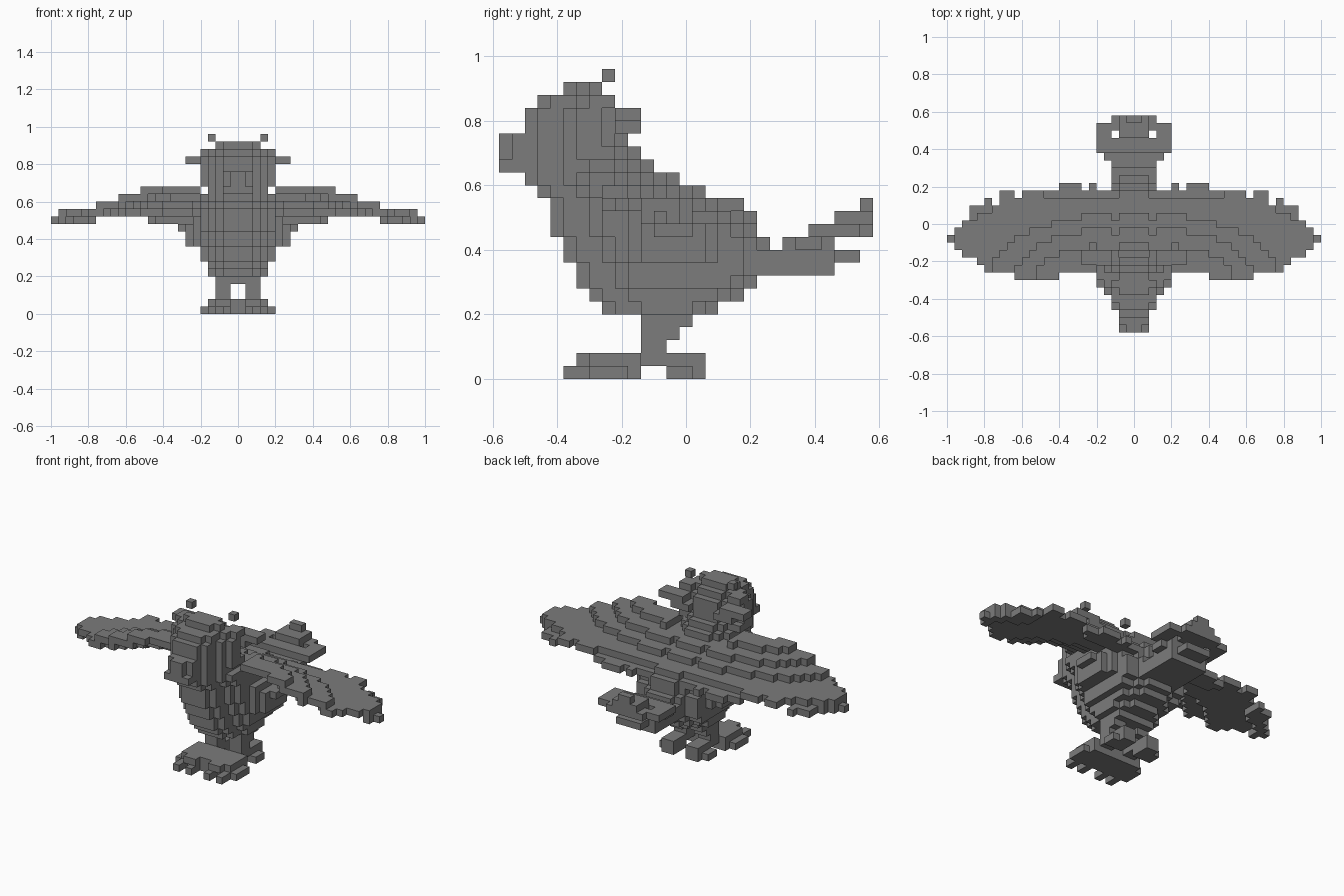
import bpy
import bmesh
from mathutils import Vector

if "Cube" in bpy.data.objects:
    bpy.data.objects.remove(bpy.data.objects["Cube"])

S = 0.04            # block size
NX, NY, NZ = 25, 29, 24

grey = bpy.data.materials.new("grey")
grey.use_nodes = True
COLOUR = (0.2, 0.2, 0.2, 1)
grey.diffuse_color = COLOUR
grey.node_tree.nodes["Principled BSDF"].inputs["Base Color"].default_value = COLOUR


def box(x, y, k, x0, x1, y0, y1, k0, k1):
    return x0 < x < x1 and y0 < y < y1 and k0 <= k <= k1


def slab(x, y, front, back, half):
    """Horizontal slice that narrows toward both ends, blunter at the back."""
    depth = min(y - front, 1.6 * (back - y))
    return depth > 0 and x < min(half, .07 + .7 * depth)


# Layer: (front, back, half width)
BODY = {5: (-.26, .10, .16), 6: (-.30, .18, .16), 7: (-.34, .22, .2),
        8: (-.34, .26, .2), 9: (-.38, .26, .2), 10: (-.38, .26, .2),
        11: (-.42, .22, .2), 12: (-.42, .22, .2), 13: (-.42, .18, .2),
        14: (-.46, .06, .2), 15: (-.50, -.02, .2)}
HEAD = {16: (-.50, -.10, .16), 17: (-.50, -.14, .2), 18: (-.50, -.18, .2),
        19: (-.50, -.18, .2), 20: (-.50, -.18, .2), 21: (-.46, -.22, .2),
        22: (-.38, -.26, .13)}
# Wing outline steps from root to tip: (x limit, front, back)
OUTLINE = ((.20, -.26, .18), (.24, -.26, .22), (.28, -.26, .18),
           (.40, -.26, .22), (.60, -.30, .18), (.64, -.30, .14),
           (.72, -.26, .18), (.76, -.26, .10), (.80, -.26, .14),
           (.84, -.22, .10), (.88, -.18, .10), (.92, -.18, .02),
           (.96, -.14, -.02), (1, -.10, -.06))
# Wing terrace: (back edge, arc centre, span, roundness)
TERRACE = {12: (.3, -.3, 1.5, 9), 13: (.15, -.1, .97, 3),
           14: (.06, -.3, .77, 2.3), 15: (-.02, -.3, .65, 2.3),
           16: (-.10, -.3, .53, 2.3)}


def body(x, y, k):
    if k in BODY and slab(x, y, *BODY[k]):
        return True
    # bulge under the wing root
    return (box(x, y, k, 0, .24, -.18, .10, 9, 12)
            or box(x, y, k, 0, .28, -.14, .06, 9, 11)
            or box(x, y, k, 0, .32, -.10, .02, 11, 11))


def head(x, y, k):
    return k in HEAD and slab(x, y, *HEAD[k])


def beak(x, y, k):
    return (box(x, y, k, 0, .08, -.54, -.46, 16, 18)
            or box(x, y, k, 0, .08, -.58, -.54, 16, 16)
            or box(x, y, k, 0, .04, -.58, -.54, 17, 18))


def ear_tufts(x, y, k):
    return (box(x, y, k, .12, .16, -.26, -.22, 23, 23)
            or box(x, y, k, .12, .2, -.30, -.22, 21, 21)
            or box(x, y, k, .12, .28, -.22, -.14, 20, 20)
            or box(x, y, k, .08, .2, -.22, -.14, 19, 19))


def in_terrace(x, y, k):
    if k not in TERRACE:
        return False
    edge, mid, span, power = TERRACE[k]
    if x >= span:
        return False
    front, back = next(o[1:] for o in OUTLINE if x < o[0])
    if not front < y < back:
        return False
    if k == 13 and .48 < x < .76:
        return True
    return y < mid + (edge - mid) * (1 - (x / span) ** power) ** .5


def wing(x, y, k):
    # thin terraces, each tucked one block under the next higher one
    if x < (.2 if k == 16 else .12) or not in_terrace(x, y, k):
        return False
    if k == 12 and .48 < x < .76:
        return False
    return not in_terrace(x + S, y + S, k + 1)


def tail(x, y, k):
    lower = (box(x, y, k, 0, .12, .18, .46, 8, 9)
             or box(x, y, k, 0, .08, .46, .54, 9, 9))
    # upper fan, highest along the middle
    upper = (box(x, y, k, 0, .12, .30, .46, 10, 10)
             or box(x, y, k, 0, .16, .34, .42, 10, 10)
             or box(x, y, k, 0, .20, .38, .54, 11, 11)
             or box(x, y, k, 0, .12, .54, .58, 11, 11)
             or box(x, y, k, 0, .08, .46, .58, 12, 12)
             or box(x, y, k, 0, .04, .54, .58, 13, 13))
    gap = box(x, y, k, .08, .12, .46, .50, 9, 13)
    return (lower or upper) and not gap


def legs(x, y, k):
    return (box(x, y, k, .04, .12, -.14, -.06, 1, 4)
            or box(x, y, k, .04, .12, -.06, -.02, 3, 4)
            or box(x, y, k, 0, .12, -.14, .02, 4, 4))


def feet(x, y, k):
    return (box(x, y, k, 0, .16, -.30, -.14, 0, 1)
            or box(x, y, k, .16, .20, -.30, -.18, 0, 0)
            or box(x, y, k, .04, .08, -.38, -.30, 0, 0)
            or box(x, y, k, .12, .16, -.38, -.30, 0, 0)
            or box(x, y, k, .04, .12, -.34, -.30, 1, 1)
            or box(x, y, k, .04, .12, -.06, .06, 0, 1)
            or box(x, y, k, .12, .16, -.06, .02, 0, 0))


# Collect the blocks of each part; the first part to claim a block keeps it
owner = {}
for name, rule in (("body", body), ("head", head), ("beak", beak),
                   ("ear_tufts", ear_tufts), ("wing", wing), ("tail", tail),
                   ("legs", legs), ("feet", feet)):
    for i in range(-NX, NX):
        for j in range(NY):
            for k in range(NZ):
                x, y = abs(i + .5) * S, (j + .5 - NY / 2) * S
                if (i, j, k) not in owner and rule(x, y, k):
                    side = ("left_" if i >= 0 else "right_") if name == "wing" else ""
                    owner[i, j, k] = side + name


def block_face(bm, cell, axis, sign):
    """Add the outer square of a block in one direction."""
    centre = Vector((cell[0] + .5, cell[1] + .5 - NY / 2, cell[2] + .5))
    n, u, v = Vector(), Vector(), Vector()
    n[axis], u[(axis + 1) % 3], v[(axis + 2) % 3] = sign, sign, 1
    ring = (-u - v, u - v, u + v, v - u)
    bm.faces.new([bm.verts.new((centre + (n + c) / 2) * S) for c in ring])


# Build one mesh per part from its exposed block faces
for part in dict.fromkeys(owner.values()):
    bm = bmesh.new()
    for cell in [c for c, o in owner.items() if o == part]:
        for axis in range(3):
            for sign in (-1, 1):
                near = list(cell)
                near[axis] += sign
                if tuple(near) not in owner:
                    block_face(bm, cell, axis, sign)
    bmesh.ops.remove_doubles(bm, verts=bm.verts, dist=S / 100)
    mesh = bpy.data.meshes.new(part)
    bm.to_mesh(mesh)
    bm.free()
    mesh.materials.append(grey)
    bpy.context.collection.objects.link(bpy.data.objects.new(part, mesh))
